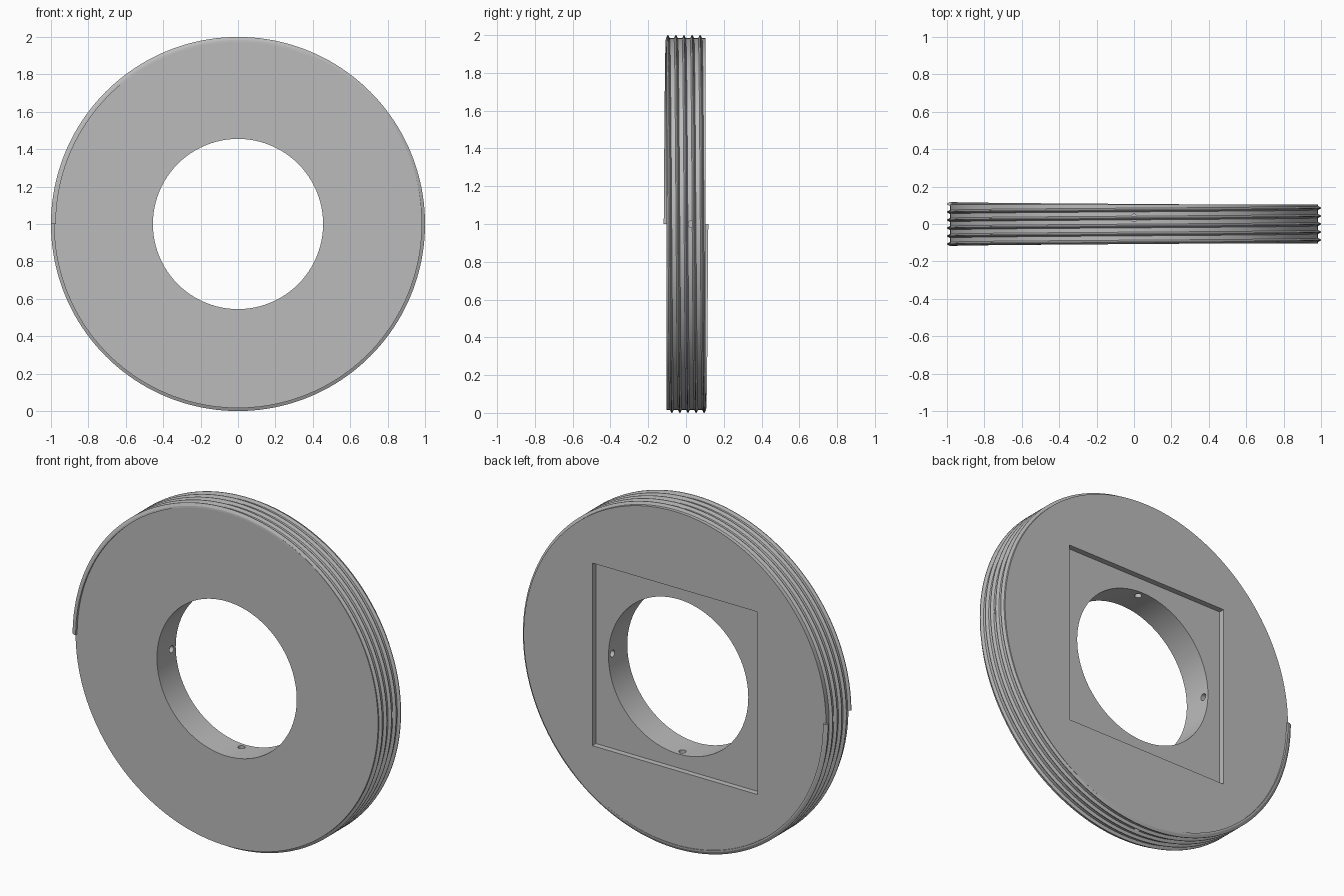
import bpy
import bmesh
from math import pi, sin, cos
from mathutils import Matrix, Vector

cube = bpy.data.objects.get("Cube")
if cube:
    bpy.data.objects.remove(cube, do_unlink=True)

CENTRE = Vector((0, 0, 1))
HALF = 0.104          # half thickness of the ring
ROOT, CREST = 0.984, 1.0

steel = bpy.data.materials.new("plain grey")
steel.use_nodes = True
grey = (0.5, 0.5, 0.5, 1)
steel.diffuse_color = grey
steel.node_tree.nodes["Principled BSDF"].inputs["Base Color"].default_value = grey


def make(name, bm):
    bmesh.ops.recalc_face_normals(bm, faces=bm.faces)
    mesh = bpy.data.meshes.new(name)
    bm.to_mesh(mesh)
    bm.free()
    mesh.materials.append(steel)
    ob = bpy.data.objects.new(name, mesh)
    bpy.context.collection.objects.link(ob)
    return ob


def cylinder(name, radius, length, axis, centre, sides):
    bm = bmesh.new()
    turn = Vector((0, 0, 1)).rotation_difference(Vector(axis)).to_matrix().to_4x4()
    bmesh.ops.create_cone(bm, cap_ends=True, segments=sides, radius1=radius,
                          radius2=radius, depth=length,
                          matrix=Matrix.Translation(centre) @ turn)
    return make(name, bm)


def box(name, size, centre):
    bm = bmesh.new()
    bmesh.ops.create_cube(bm, size=1, matrix=Matrix.Translation(centre)
                          @ Matrix.Diagonal((*size, 1)))
    return make(name, bm)


def activate(ob):
    bpy.ops.object.select_all(action='DESELECT')
    ob.select_set(True)
    bpy.context.view_layer.objects.active = ob


def cut(ob, cutter):
    mod = ob.modifiers.new("cut", 'BOOLEAN')
    mod.operation, mod.solver, mod.object = 'DIFFERENCE', 'EXACT', cutter
    activate(ob)
    bpy.ops.object.modifier_apply(modifier=mod.name)
    bpy.data.objects.remove(cutter, do_unlink=True)


# Ring body with round opening
body = cylinder("ring_body", ROOT, 2 * HALF, (0, 1, 0), CENTRE, 160)
cut(body, cylinder("opening_cutter", 0.455, 1, (0, 1, 0), CENTRE, 96))

# Shallow square recess in the back face
depth = 0.033
cut(body, box("recess_cutter", (1.074, 2 * depth, 1.074), CENTRE + Vector((0, HALF, 0))))

# Four small radial bores
for axis in ((1, 0, 0), (0, 0, 1)):
    cut(body, cylinder("bore_cutter", 0.02, 3, axis, CENTRE + Vector((0, 0.033, 0)), 20))

# Helical thread: five turns, starting and ending on the right side
TURNS, STEPS = 5, 160
PITCH = 0.0428
profile = [(ROOT - 0.01, -0.011), (ROOT, -0.01), (CREST, -0.002),
           (CREST, 0.002), (ROOT, 0.01), (ROOT - 0.01, 0.011)]
bm = bmesh.new()
rings = []
for i in range(TURNS * STEPS + 1):
    t = i / STEPS
    a = pi - 2 * pi * t
    y = PITCH * (t - TURNS / 2)
    rings.append([bm.verts.new((r * cos(a), y + dy, 1 + r * sin(a))) for r, dy in profile])
n = len(profile)
for p, q in zip(rings, rings[1:]):
    for k in range(n):
        bm.faces.new((p[k], p[(k + 1) % n], q[(k + 1) % n], q[k]))
bm.faces.new(rings[0])
bm.faces.new(rings[-1])
thread = make("screw_thread", bm)

# Smooth curves with crisp edges
for ob in (body, thread):
    activate(ob)
    bpy.ops.object.shade_smooth_by_angle(angle=pi / 9)
